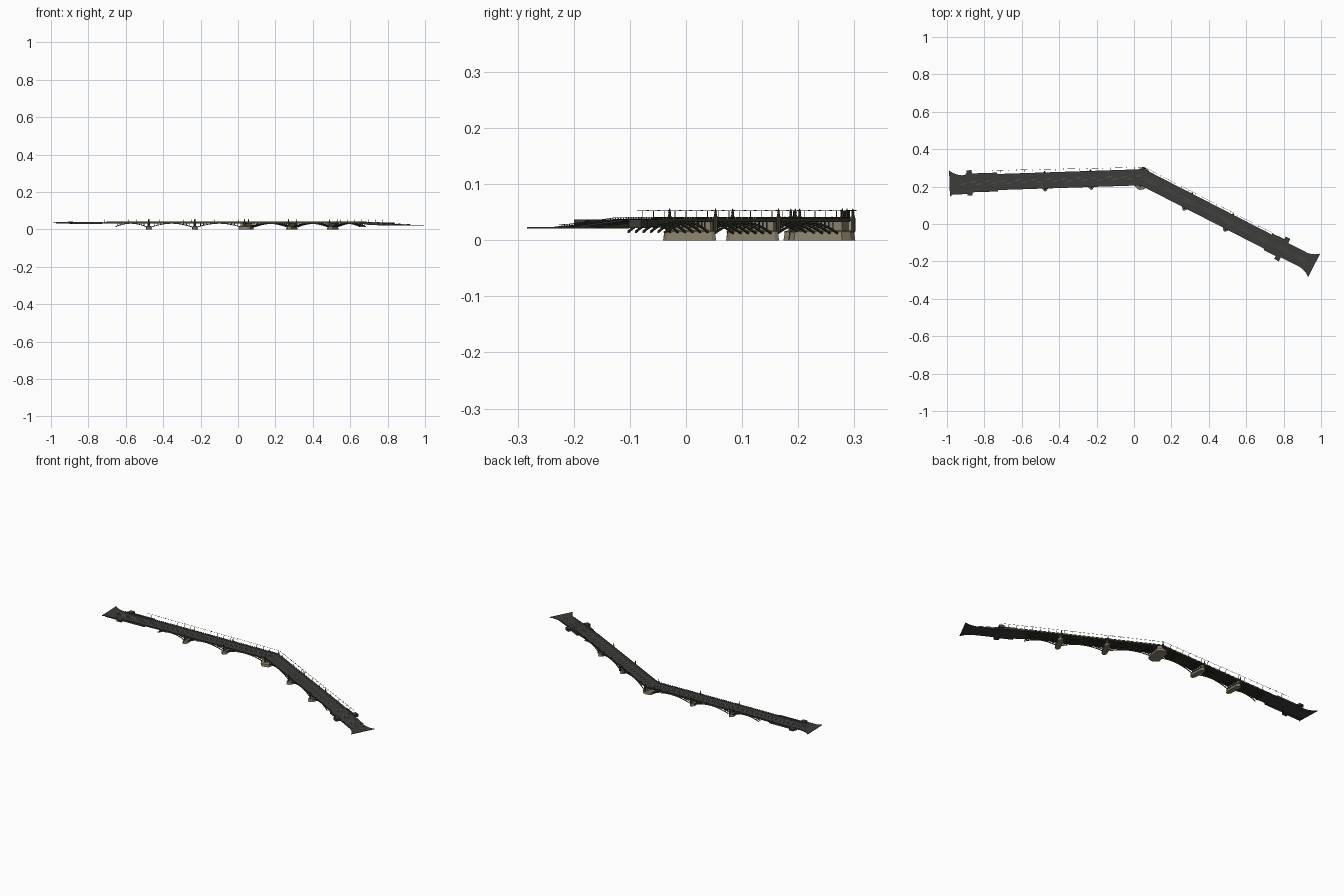
import bpy, bmesh, math
from mathutils import Vector

if "Cube" in bpy.data.objects:
    bpy.data.objects.remove(bpy.data.objects["Cube"])

def mat(name, c):
    m = bpy.data.materials.new(name)
    m.diffuse_color = (*c, 1)
    m.use_nodes = True
    m.node_tree.nodes["Principled BSDF"].inputs["Base Color"].default_value = m.diffuse_color
    return m

ASPHALT = mat("asphalt", (0.045, 0.045, 0.042))
TRACK = mat("track", (0.11, 0.11, 0.105))
IRON = mat("iron", (0.06, 0.056, 0.032))
STONE = mat("stone", (0.25, 0.22, 0.15))

# Bridge axis: two legs meeting at a bend; s runs along a leg, t across (outward +)
BEND = Vector((0.045, 0.25))
DIRS = {"left": Vector((-1.028, -0.034)).normalized(), "right": Vector((0.92, -0.472)).normalized()}
OUT = {"left": Vector((-DIRS["left"].y * -1, -DIRS["left"].x)), "right": Vector((-DIRS["right"].y, DIRS["right"].x))}
OUT["left"] = Vector((DIRS["left"].y, -DIRS["left"].x))
BIS = (OUT["left"] + OUT["right"]).normalized()
MITRE = 1 / BIS.dot(OUT["left"])

def P(leg, s, t, z):
    if abs(s) < 1e-6:
        p = BEND + BIS * t * MITRE
    else:
        p = BEND + DIRS[leg] * s + OUT[leg] * t
    return Vector((p.x, p.y, z))

def lerp_table(tab, s):
    for (a, u), (b, v) in zip(tab, tab[1:]):
        if s <= b:
            return u + (v - u) * max(0, (s - a) / (b - a))
    return tab[-1][1]

# Top and underside heights of the roadway along each leg
TOP = {"left": [(0, .0375), (.7, .0375), (.88, .035), (1.04, .041)],
       "right": [(0, .0375), (.66, .0375), (.75, .036), (.93, .0245), (1.04, .0235)]}
BOT = {"left": [(0, .033), (.7, .033), (.88, .030), (1.04, .038)],
       "right": [(0, .033), (.66, .033), (.82, .0215), (1.04, .021)]}
HALF = [(0, .042), (.965, .042), (.99, .047), (1.01, .055), (1.032, .070)]
STATIONS = [0, .1, .2, .3, .4, .5, .6, .66, .7, .75, .79, .82, .85, .88, .93, .965, .99, 1.01, 1.032]

def finish(bm, name, m):
    bmesh.ops.recalc_face_normals(bm, faces=bm.faces)
    me = bpy.data.meshes.new(name)
    bm.to_mesh(me)
    bm.free()
    me.materials.append(m)
    ob = bpy.data.objects.new(name, me)
    bpy.context.collection.objects.link(ob)
    return ob

def loft(bm, rings):
    vs = [[bm.verts.new(p) for p in r] for r in rings]
    n = len(vs[0])
    for a, b in zip(vs, vs[1:]):
        for i in range(n):
            bm.faces.new((a[i], a[(i + 1) % n], b[(i + 1) % n], b[i]))
    bm.faces.new(vs[0])
    bm.faces.new(vs[-1])

def strip(bm, leg, t0, t1, lo, hi, s0=0, s1=1.04):
    """Box section swept along a leg; t, lo and hi are functions of s."""
    ss = [s0] + [s for s in STATIONS if s0 < s < s1] + ([s1] if s1 < 1.03 else [])
    loft(bm, [[P(leg, s, t0(s), lo(s)), P(leg, s, t1(s), lo(s)),
               P(leg, s, t1(s), hi(s)), P(leg, s, t0(s), hi(s))] for s in ss])

def block(bm, leg, s, t, ws, wt, z0, z1):
    loft(bm, [[P(leg, s + a * ws / 2 + 1e-5, t + b * wt / 2, z)
               for a, b in ((-1, -1), (1, -1), (1, 1), (-1, 1))] for z in (z0, z1)])

def k(v):
    return lambda s: v

def half(s):
    return lerp_table(HALF, s)

# Roadway, pavements, tram tracks and parapets
deck, walks, tracks, rails = (bmesh.new() for _ in range(4))
for leg in DIRS:
    top = lambda s, d=0, leg=leg: lerp_table(TOP[leg], s) + d
    bot = lambda s, leg=leg: lerp_table(BOT[leg], s)
    strip(deck, leg, lambda s: -half(s), half, bot, top)
    for sg in (-1, 1):
        strip(walks, leg, k(sg * .031), k(sg * .0415), top, lambda s: top(s, .0008), 0, .98)
        for off in (.003, .008):
            strip(tracks, leg, k(sg * off), k(sg * (off + .0008)), top, lambda s: top(s, .0004), 0, .98)
        # parapet: bottom beam, top rail, balusters
        strip(rails, leg, k(sg * .0415), k(sg * .043), lambda s: top(s, -.003), lambda s: top(s, .0015), 0, .96)
        strip(rails, leg, k(sg * .0415), k(sg * .0428), lambda s: top(s, .0033), lambda s: top(s, .0042), 0, .96)
        for i in range(1, 96):
            s = i * .01
            block(rails, leg, s, sg * .0422, .0025, .001, top(s, .001), top(s, .0036))
finish(deck, "roadway_deck", ASPHALT)
finish(walks, "pavements", ASPHALT)
finish(tracks, "tram_tracks", TRACK)
finish(rails, "parapets", IRON)

# Arch ribs, spandrel posts and cross beams
SPANS = [(.03, .262), (.29, .508), (.536, .70)]
arches = bmesh.new()
for leg in DIRS:
    for a, b in SPANS:
        rise = .0185 if b < .6 else .0165
        base = .0335 - rise
        def za(u):
            return base + rise * (1 - (2 * u - 1) ** 2)
        for r in range(6):
            t = -.0375 + r * .015
            rings = []
            for i in range(15):
                u = i / 14
                s = a + (b - a) * u
                th = .0028 + .0012 * abs(2 * u - 1)
                rings.append([P(leg, s, t - .0015, za(u) - th), P(leg, s, t + .0015, za(u) - th),
                              P(leg, s, t + .0015, za(u)), P(leg, s, t - .0015, za(u))])
            loft(arches, rings)
            for i in (1, 2, 3, 11, 12, 13):
                u = i / 14
                block(arches, leg, a + (b - a) * u, t, .0016, .0016, za(u) - .001, .0335)
        for i in (2, 4, 10, 12):
            u = i / 14
            block(arches, leg, a + (b - a) * u, 0, .0015, .075, za(u) - .0025, za(u) - .001)
finish(arches, "arch_ribs", IRON)

# Stone piers with pointed cutwaters
def pier(bm, at, along, across, w, l, z1):
    prof = [(-.5, -.36), (-.25, -.46), (0, -.5), (.25, -.46), (.5, -.36),
            (.5, .36), (.25, .46), (0, .5), (-.25, .46), (-.5, .36)]
    def ring(g, z):
        pts = [at + along * (a * (w + g)) + across * (b * (l + g)) for a, b in prof]
        return [Vector((p.x, p.y, z)) for p in pts]
    loft(bm, [ring(.004, 0), ring(0, .013), ring(0, .0135), ring(.003, .014),
              ring(.003, .0155), ring(-.006, .017)])

piers = bmesh.new()
for leg in DIRS:
    for s in (.276, .522):
        pier(piers, BEND + DIRS[leg] * s - OUT[leg] * .006, DIRS[leg], OUT[leg], .026, .102, .017)
        block(piers, leg, s, 0, .012, .078, .016, .033)
pier(piers, BEND - BIS * .008, Vector((BIS.y, -BIS.x)), BIS, .06, .118, .017)
block(piers, "right", 0.0001, 0, .03, .078, .016, .033)
finish(piers, "stone_piers", STONE)

# Ornamental columns above the piers, tapering to a finial
cols = bmesh.new()
def column(leg, s, t):
    rings = []
    for z, r in ((.016, .0045), (.038, .0045), (.042, .004), (.0425, .0028), (.049, .002), (.0495, .0026), (.051, .0022), (.057, .0004)):
        c = P(leg, s, t, z)
        rings.append([c + Vector((math.cos(q * math.pi / 4) * r, math.sin(q * math.pi / 4) * r, 0)) for q in range(8)])
    loft(cols, rings)
for leg in DIRS:
    for s in (.276, .522):
        for t in (-.046, .046):
            column(leg, s, t)
for t in (-.047, .047):
    column("right", 0, t)
finish(cols, "pier_columns", IRON)

# Abutment blocks, side landings and walls near both ends
abut = bmesh.new()
for t in (-.055, .055):
    block(abut, "left", .925, t, .028, .026, .030, .041)
    block(abut, "left", .86, math.copysign(.046, t), .17, .009, .030, .040)
    block(abut, "right", .84, t, .028, .024, .0215, .037)
    block(abut, "right", .80, math.copysign(.046, t), .09, .009, .024, .037)
block(abut, "left", .965, -.05, .11, .018, .033, .039)
finish(abut, "abutments", ASPHALT)

# Overhead line along the outer side and lamps
line, lamps = bmesh.new(), bmesh.new()
for leg in DIRS:
    d = (lambda s: .053 + .012 * s) if leg == "left" else k(.052)
    strip(line, leg, d, lambda s: d(s) + .0008, k(.0525), k(.0533), 0, .84)
    for i in range(1, 20):
        s = i * .042
        block(lamps, leg, s, d(s) - .005, .001, .012, .0518, .0526)
        block(lamps, leg, s, d(s) - .010, .001, .001, .036, .0526)
        block(lamps, leg, s, d(s), .004, .003, .0522, .0542)
finish(line, "overhead_line", IRON)
finish(lamps, "lamp_posts", IRON)
